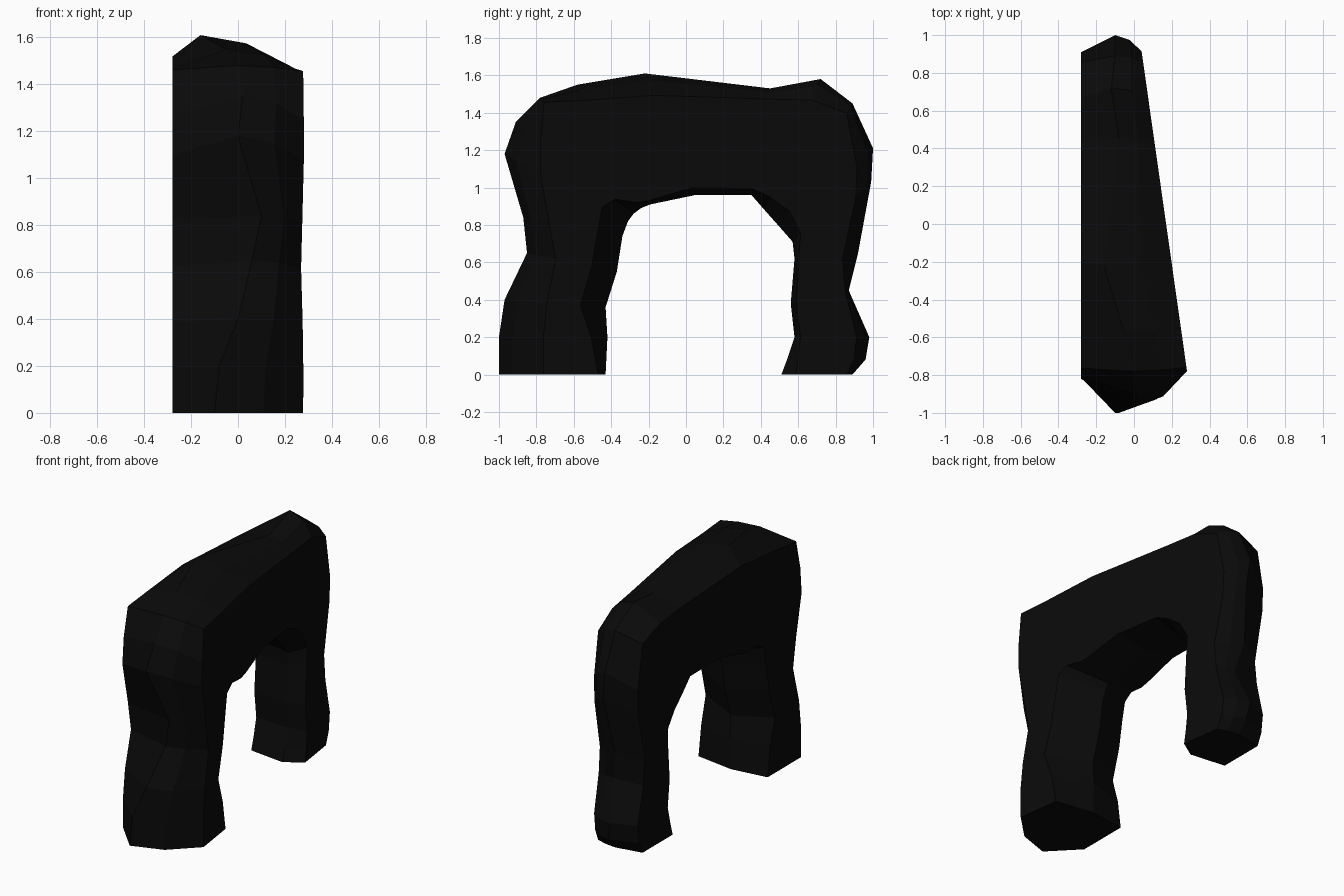
import bpy, bmesh
from mathutils import Vector

# Stations along the arch, front foot -> back foot:
# outer ridge y, z | ridge x | outer chamfer depth | inner edge y, z | inner chamfer depth
STATIONS = [
    (-1.00, 0.00, -.10, .42, -.43, 0.00, .07),
    (-1.00, 0.20, -.08, .41, -.42, 0.20, .15),
    (-0.97, 0.40, 0.00, .42, -.43, 0.36, .25),
    (-0.85, 0.65, 0.06, .32, -.37, 0.55, .28),
    (-0.87, 0.84, 0.10, .26, -.34, 0.74, .25),
    (-0.97, 1.18, 0.00, .29, -.31, 0.82, .21),
    (-0.91, 1.35, 0.02, .21, -.28, 0.86, .16),
    (-0.78, 1.48, 0.00, .04, -.24, 0.89, .05),
    (-0.58, 1.55, -.05, .13, -.19, 0.91, .03),
    (-0.22, 1.61, -.16, .18, 0.05, 0.96, .06),
    (0.45, 1.53, -.08, .10, 0.35, 0.96, .06),
    (0.72, 1.58, -.12, .16, 0.42, 0.88, .10),
    (0.89, 1.45, -.10, .08, 0.50, 0.79, .13),
    (1.00, 1.21, -.10, .20, 0.57, 0.71, .10),
    (0.99, 1.03, -.08, .20, 0.58, 0.62, .06),
    (0.92, 0.65, -.12, .24, 0.57, 0.50, .08),
    (0.87, 0.45, -.08, .06, 0.56, 0.38, .10),
    (0.98, 0.20, -.12, .17, 0.58, 0.20, .08),
    (0.96, 0.08, -.10, .15, 0.54, 0.08, .14),
    (0.89, 0.00, -.10, .08, 0.51, 0.00, .20),
]
LEFT_X = -0.28


def right_x(y):
    """The right face is a flat plane that tapers towards the back."""
    return 0.17 - 0.142 * y


def section(oy, oz, ridge_x, t, iy, iz, s):
    """Seven-sided rock cross-section, flat on its left and right faces."""
    outer, inner = Vector((oy, oz)), Vector((iy, iz))

    def cut(depth):
        return outer.lerp(inner, depth)

    ro, ri = cut(t), cut(1 - s)
    shoulder_x = ridge_x + 0.55 * (right_x(ro.x) - ridge_x)
    back_leg = iy > 0.4
    points = [
        (LEFT_X, cut(t * (1.05 if back_leg else 0.78))),
        (ridge_x, outer),
        (shoulder_x, cut(t * 0.3)),
        (right_x(ro.x), ro),
        (right_x(ri.x), ri),
        (-0.03, inner),
        (LEFT_X, cut(1 - s * (0.4 if back_leg else 0.8))),
    ]
    return [(x, p.x, p.y) for x, p in points]


# Rock arch: skin the sections and cap both feet
bm = bmesh.new()
rings = [[bm.verts.new(p) for p in section(*st)] for st in STATIONS]
for a, b in zip(rings, rings[1:]):
    n = len(a)
    for i in range(n):
        j = (i + 1) % n
        bm.faces.new((a[i], a[j], b[j], b[i]))
bm.faces.new(rings[0])
bm.faces.new(rings[-1])
bmesh.ops.recalc_face_normals(bm, faces=bm.faces)

mesh = bpy.data.meshes.new("rock_arch")
bm.to_mesh(mesh)
bm.free()
arch = bpy.data.objects.new("rock_arch", mesh)
bpy.context.collection.objects.link(arch)

# Near-black stone
stone = bpy.data.materials.new("dark_stone")
stone.diffuse_color = (0.003, 0.003, 0.003, 1)
mesh.materials.append(stone)
